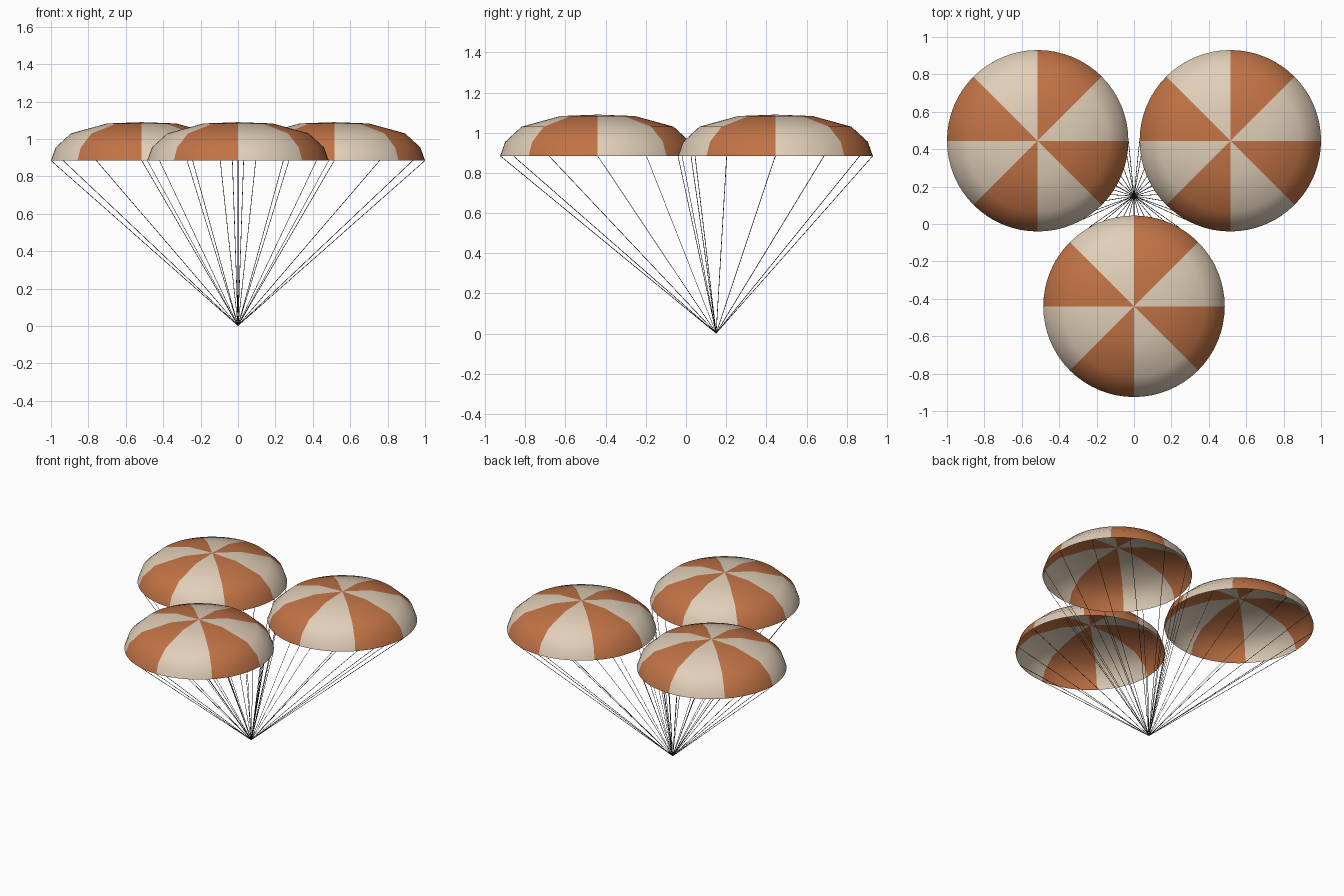
import bpy, bmesh
from math import sin, cos, pi
from mathutils import Vector

cube = bpy.data.objects.get("Cube")
if cube:
    bpy.data.objects.remove(cube)


def material(name, color):
    m = bpy.data.materials.new(name)
    m.use_nodes = True
    m.diffuse_color = (*color, 1)
    m.node_tree.nodes["Principled BSDF"].inputs["Base Color"].default_value = (*color, 1)
    return m


orange = material("burnt orange cloth", (0.53, 0.17, 0.06))
cream = material("cream cloth", (0.75, 0.62, 0.48))
cord = material("dark cord", (0.06, 0.055, 0.05))

RADIUS, RIM_Z, SIDES, GORES, LINES = 0.485, 0.885, 64, 8, 12
# Canopy profile from the rim up: radius and height above the rim
PROFILE = [(RADIUS, 0), (0.46, 0.07), (0.378, 0.145), (0.185, 0.198)]
CROWN = 0.205
KNOT = Vector((0, 0.15, 0.002))


def make_object(name, bm, mats):
    mesh = bpy.data.meshes.new(name)
    bm.to_mesh(mesh)
    bm.free()
    for m in mats:
        mesh.materials.append(m)
    ob = bpy.data.objects.new(name, mesh)
    bpy.context.collection.objects.link(ob)
    return ob


def canopy(name, center):
    # Open dome with alternating gores
    bm = bmesh.new()
    rings = [[bm.verts.new((r * cos(2 * pi * i / SIDES), r * sin(2 * pi * i / SIDES), z))
              for i in range(SIDES)] for r, z in PROFILE]
    top = bm.verts.new((0, 0, CROWN))
    for i in range(SIDES):
        j = (i + 1) % SIDES
        faces = [bm.faces.new((a[i], a[j], b[j], b[i])) for a, b in zip(rings, rings[1:])]
        faces.append(bm.faces.new((rings[-1][i], rings[-1][j], top)))
        for f in faces:
            f.material_index = (i * GORES // SIDES) % 2
            f.smooth = True
    make_object(name, bm, (cream, orange)).location = center


def suspension_lines(name, center):
    # Thin cords from the rim down to the shared knot
    curve = bpy.data.curves.new(name, 'CURVE')
    curve.dimensions = '3D'
    curve.bevel_depth = 0.0016
    curve.bevel_resolution = 0
    curve.materials.append(cord)
    for i in range(LINES):
        a = 2 * pi * i / LINES
        rim = center + Vector((RADIUS * cos(a), RADIUS * sin(a), 0))
        s = curve.splines.new('POLY')
        s.points.add(1)
        s.points[0].co = (*rim, 1)
        s.points[1].co = (*KNOT, 1)
    bpy.context.collection.objects.link(bpy.data.objects.new(name, curve))


for side, x, y in (("left", 0.515, 0.445), ("right", -0.515, 0.445), ("front", 0, -0.44)):
    center = Vector((x, y, RIM_Z))
    canopy(side + "_canopy", center)
    suspension_lines(side + "_suspension_lines", center)
